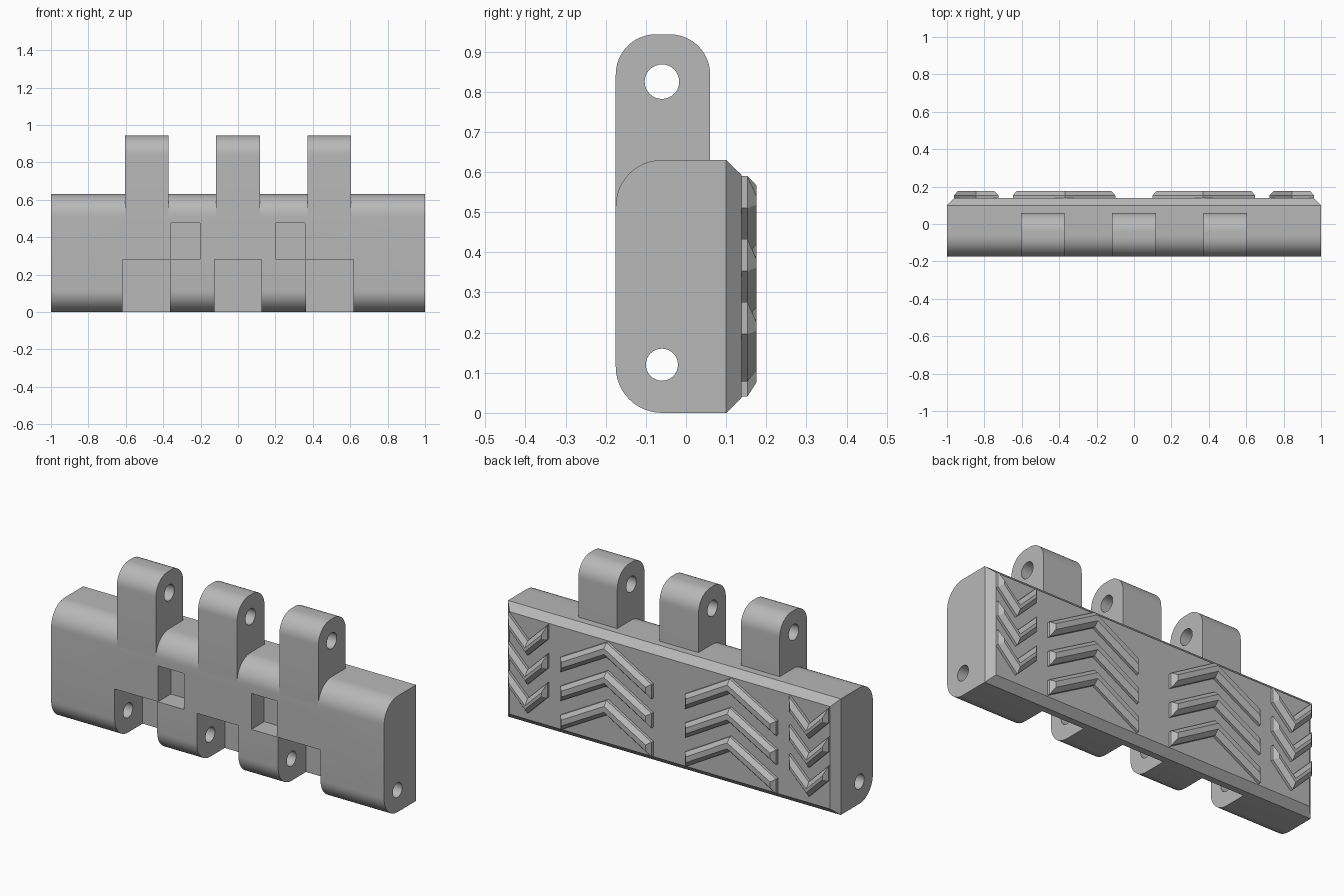
import bpy, bmesh
from math import sin, cos, pi, radians
from mathutils import Matrix

cube = bpy.data.objects.get("Cube")
if cube:
    bpy.data.objects.remove(cube, do_unlink=True)

steel = bpy.data.materials.new("grey_steel")
steel.use_nodes = True
colour = (0.48, 0.48, 0.48, 1)
steel.diffuse_color = colour
steel.node_tree.nodes["Principled BSDF"].inputs["Base Color"].default_value = colour

FRONT, PIN_Y = -0.175, -0.06


def make_object(name, bm):
    bmesh.ops.recalc_face_normals(bm, faces=bm.faces)
    mesh = bpy.data.meshes.new(name)
    bm.to_mesh(mesh)
    bm.free()
    obj = bpy.data.objects.new(name, mesh)
    bpy.context.collection.objects.link(obj)
    mesh.materials.append(steel)
    return obj


def prism(bm, points, direction):
    """Extrude a closed outline along a direction."""
    face = bm.faces.new([bm.verts.new(p) for p in points])
    moved = bmesh.ops.extrude_face_region(bm, geom=[face])["geom"]
    bmesh.ops.translate(bm, vec=direction,
                        verts=[v for v in moved if isinstance(v, bmesh.types.BMVert)])
    bmesh.ops.recalc_face_normals(bm, faces=bm.faces)


def arc(y, z, r, start, end, steps=12):
    angles = [radians(start + (end - start) * i / steps) for i in range(steps + 1)]
    return [(y + r * cos(a), z + r * sin(a)) for a in angles]


def bevel_back(bm, thickness, depth):
    """Raise the rear face with sloped sides."""
    face = max(bm.faces, key=lambda f: f.calc_center_median().y)
    bmesh.ops.inset_individual(bm, faces=[face], thickness=thickness,
                               depth=depth, use_even_offset=True)


def box(x0, x1, y0, y1, z0, z1):
    bm = bmesh.new()
    prism(bm, [(x0, y0, z0), (x1, y0, z0), (x1, y1, z0), (x0, y1, z0)], (0, 0, z1 - z0))
    return make_object("cutter", bm)


def pin(x, length, z, radius):
    bm = bmesh.new()
    place = Matrix.Translation((x, PIN_Y, z)) @ Matrix.Rotation(pi / 2, 4, 'Y')
    bmesh.ops.create_cone(bm, cap_ends=True, segments=32, radius1=radius,
                          radius2=radius, depth=length, matrix=place)
    return make_object("cutter", bm)


def cut(obj, cutter):
    cutter.hide_render = True
    mod = obj.modifiers.new("cut", 'BOOLEAN')
    mod.operation, mod.solver, mod.object = 'DIFFERENCE', 'EXACT', cutter
    bpy.context.view_layer.objects.active = obj
    bpy.ops.object.modifier_apply(modifier=mod.name)
    bpy.data.objects.remove(cutter, do_unlink=True)


# Link body: rounded front corners, chamfered rear plate
R = 0.115
outline = ([(0.1, 0), (0.1, 0.63)]
           + arc(FRONT + R, 0.63 - R, R, 90, 180) + arc(FRONT + R, R, R, 180, 270))
bm = bmesh.new()
prism(bm, [(-1, y, z) for y, z in outline], (2, 0, 0))
bevel_back(bm, 0.037, 0.038)
body = make_object("link_body", bm)

# Lower hinge slots, guide pockets and pin bore
for x0, x1 in ((-0.618, -0.363), (-0.125, 0.125), (0.363, 0.618)):
    cut(body, box(x0, x1, -0.3, 0.065, -0.1, 0.28))
for x0, x1 in ((-0.358, -0.203), (0.203, 0.358)):
    cut(body, box(x0, x1, -0.3, -0.065, 0.28, 0.475))
cut(body, pin(0, 3, 0.12, 0.04))
smooth_parts = [body]

# Upper hinge lugs with pin holes
r = 0.1
for name, x in (("right", -0.488), ("middle", 0), ("left", 0.488)):
    outline = ([(FRONT, 0.63 - R), (0.06, 0.63 - R)]
               + arc(0.06 - r, 0.943 - r, r, 0, 90) + arc(FRONT + r, 0.943 - r, r, 90, 180))
    bm = bmesh.new()
    prism(bm, [(x - 0.117, y, z) for y, z in outline], (0.234, 0, 0))
    lug = make_object(name + "_hinge_lug", bm)
    cut(lug, pin(x, 1, 0.825, 0.043))
    smooth_parts.append(lug)

# Rear tread chevrons: (outer x, middle x, inner x, end top z, middle top z)
treads = {"inner_tread": (0.648, 0.37, 0.1, 0.435, 0.59),
          "outer_tread": (0.963, 0.845, 0.725, 0.59, 0.472)}
for name, (xa, xb, xc, z_end, z_mid) in treads.items():
    for side, s in (("left", 1), ("right", -1)):
        for row in range(3):
            top = [(s * xa, z_end), (s * xb, z_mid), (s * xc, z_end)]
            ring = top + [(x, z - 0.08) for x, z in reversed(top)]
            bm = bmesh.new()
            prism(bm, [(x, 0.13, z - row * 0.157) for x, z in ring], (0, 0.023, 0))
            bevel_back(bm, 0.021, 0.023)
            make_object(f"{side}_{name}_{row + 1}", bm)

# Smooth the rounded parts, keep hard edges
bpy.ops.object.select_all(action='DESELECT')
for obj in smooth_parts:
    obj.select_set(True)
bpy.context.view_layer.objects.active = body
bpy.ops.object.shade_smooth_by_angle(angle=radians(30))
